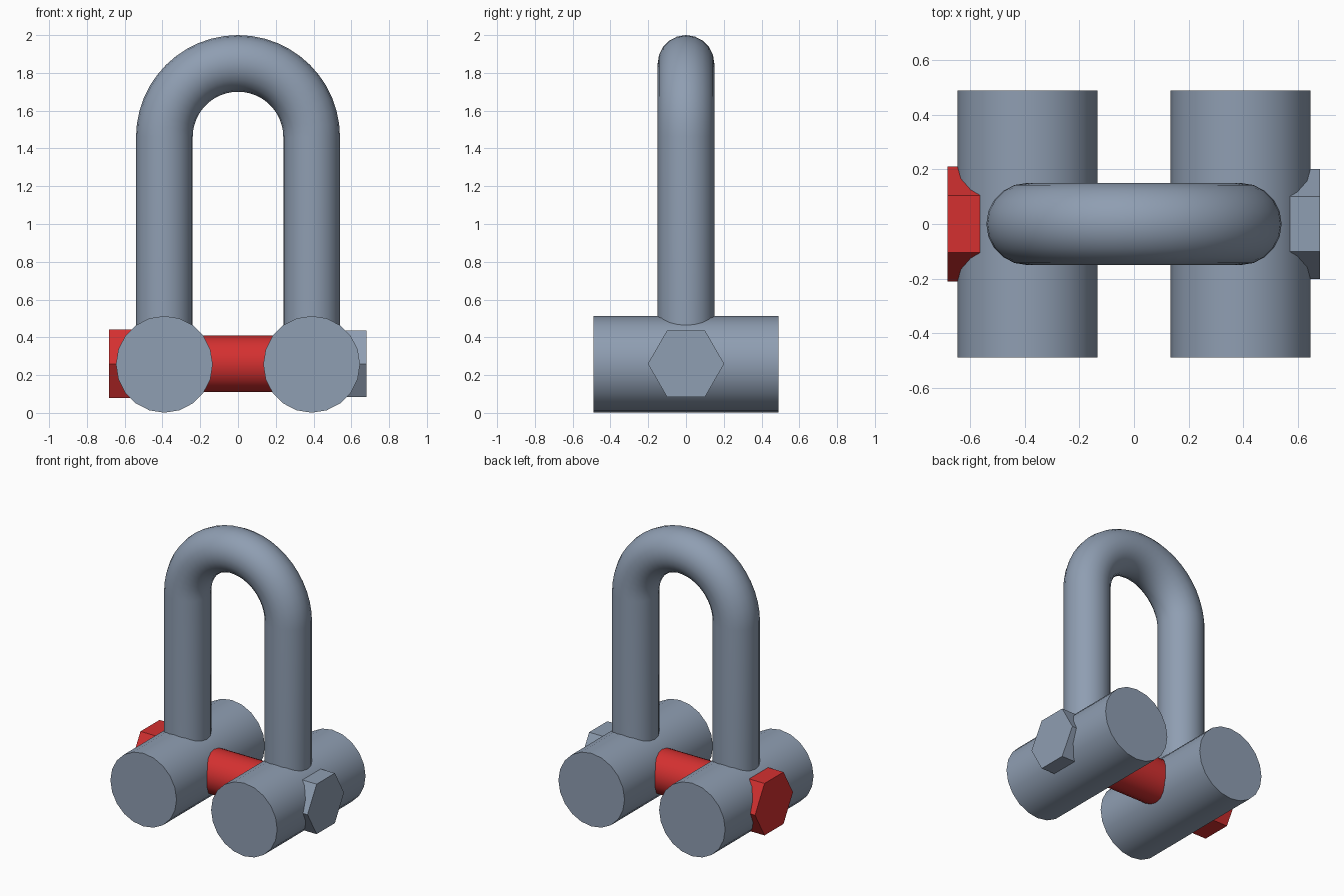
import bpy
from math import pi, sin, cos, radians

cube = bpy.data.objects.get("Cube")
if cube:
    bpy.data.objects.remove(cube, do_unlink=True)


def material(name, rgb):
    mat = bpy.data.materials.new(name)
    mat.use_nodes = True
    colour = (*rgb, 1)
    mat.diffuse_color = colour
    mat.node_tree.nodes["Principled BSDF"].inputs["Base Color"].default_value = colour
    return mat


STEEL = material("blue grey steel", (0.275, 0.342, 0.445))
RED = material("red paint", (0.66, 0.03, 0.03))

LEG_X = 0.39       # leg centre line
ROD = 0.15         # rod radius
BARREL = 0.256     # barrel radius
PIN_Z = 0.257      # pin axis height
BEND_Z = 2 - ROD - LEG_X


def smooth(obj):
    bpy.ops.object.select_all(action='DESELECT')
    obj.select_set(True)
    bpy.context.view_layer.objects.active = obj
    bpy.ops.object.shade_smooth_by_angle(angle=radians(35))


def rod(name, sides, radius, length, centre, rotation, mat):
    bpy.ops.mesh.primitive_cylinder_add(
        vertices=sides, radius=radius, depth=length,
        location=centre, rotation=rotation)
    obj = bpy.context.object
    obj.name = name
    obj.data.materials.append(mat)
    smooth(obj)
    return obj


ALONG_X = (0, pi / 2, 0)
ALONG_Y = (pi / 2, 0, 0)

# Barrels at the foot of each leg
for side, sign in (("left", 1), ("right", -1)):
    rod(side + "_barrel", 20, BARREL, 0.978, (sign * LEG_X, 0, PIN_Z), ALONG_Y, STEEL)

# Pin with its hexagonal head and nut
rod("pin", 20, ROD, 1.1, (0, 0, PIN_Z + 0.003), ALONG_X, RED)
rod("pin_head", 6, 0.21, 0.2, (-0.582, 0, PIN_Z + 0.003), ALONG_X, RED)
rod("nut", 6, 0.202, 0.2, (0.58, 0, PIN_Z + 0.003), ALONG_X, STEEL)

# Bow: a round bar swept up, over and down
STEPS = 24
path = [(LEG_X, 0, PIN_Z)]
for i in range(STEPS + 1):
    a = pi * i / STEPS
    path.append((LEG_X * cos(a), 0, BEND_Z + LEG_X * sin(a)))
path.append((-LEG_X, 0, PIN_Z))

curve = bpy.data.curves.new("bow", 'CURVE')
curve.dimensions = '3D'
curve.bevel_depth = ROD
curve.bevel_resolution = 8
curve.use_fill_caps = True
spline = curve.splines.new('POLY')
spline.points.add(len(path) - 1)
for point, co in zip(spline.points, path):
    point.co = (*co, 1)
bow = bpy.data.objects.new("bow", curve)
bpy.context.collection.objects.link(bow)
bpy.ops.object.select_all(action='DESELECT')
bow.select_set(True)
bpy.context.view_layer.objects.active = bow
bpy.ops.object.convert(target='MESH')
bow = bpy.context.object
bow.data.materials.clear()
bow.data.materials.append(STEEL)
smooth(bow)
